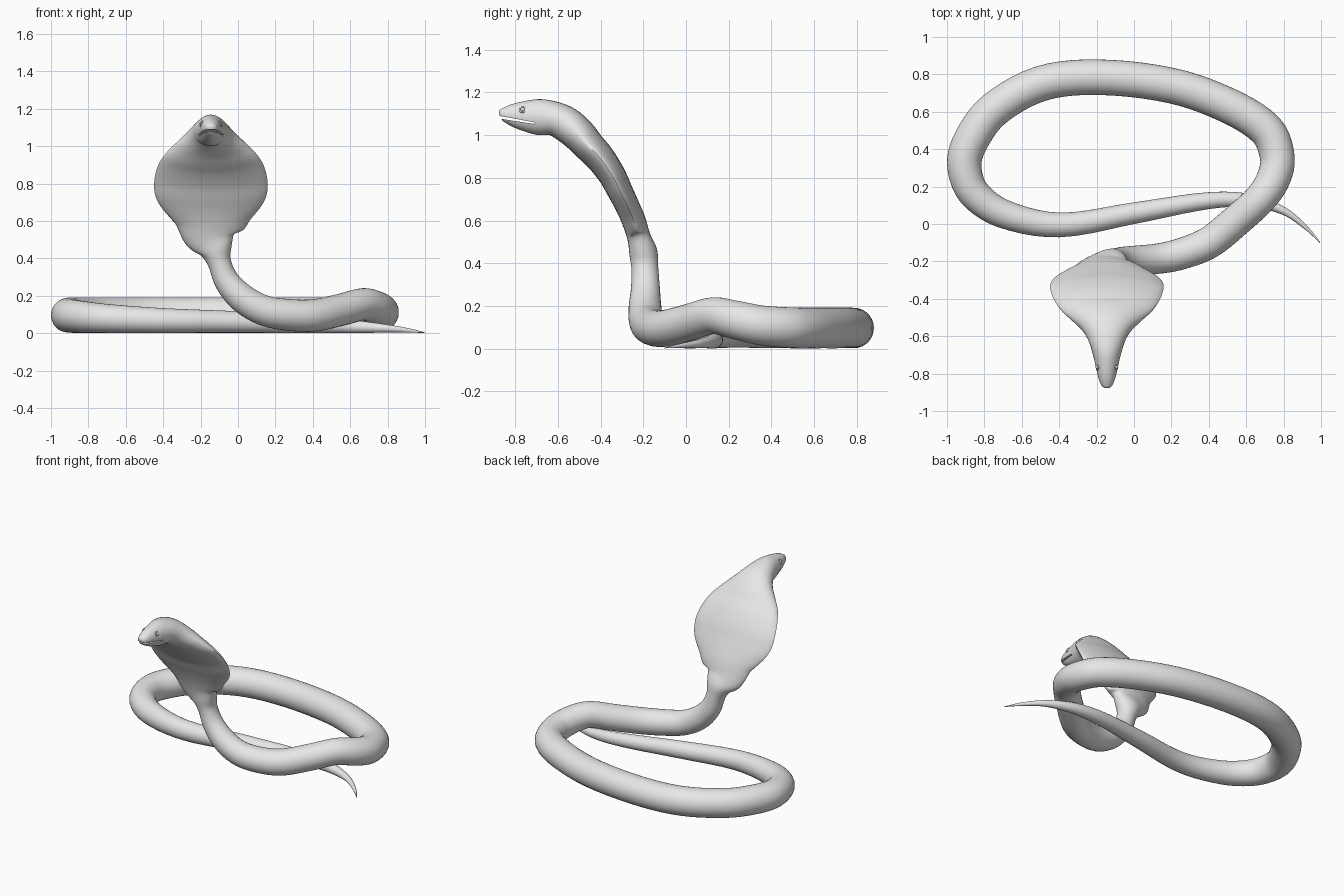
import bpy, bmesh, math
from mathutils import Vector

cube = bpy.data.objects.get("Cube")
if cube:
    bpy.data.objects.remove(cube, do_unlink=True)

HEAD_X = -0.145
RING = 32
STEPS = 5

# Single matte grey
grey = bpy.data.materials.new("plain grey")
grey.use_nodes = True
grey.diffuse_color = (0.8, 0.8, 0.8, 1)
grey.node_tree.nodes["Principled BSDF"].inputs["Base Color"].default_value = (0.8, 0.8, 0.8, 1)

# Head and hood on the centre plane: y, z, half width, half thickness
head_and_hood = [
    (-.874, 1.095, .016, .014), (-.862, 1.097, .03, .028),
    (-.82, 1.095, .046, .05), (-.76, 1.09, .06, .07),
    (-.69, 1.085, .077, .084), (-.62, 1.078, .1, .08),
    (-.56, 1.05, .135, .083), (-.5, 1.0, .2, .08),
    (-.455, .95, .25, .075), (-.4, .89, .285, .07),
    (-.345, .81, .303, .064), (-.31, .74, .298, .06),
    (-.28, .68, .27, .057), (-.245, .6, .205, .056),
    (-.22, .52, .15, .055),
]
# Neck, coil and tail: x, y, z, radius
neck_to_tail = [
    (-.12, -.2, .45, .092), (-.1, -.193, .38, .063), (-.06, -.19, .28, .068),
    (.02, -.192, .19, .077), (.13, -.185, .125, .081), (.25, -.16, .1, .084),
    (.4, -.1, .095, .086), (.55, .02, .125, .086), (.67, .13, .155, .086),
    (.74, .23, .135, .09), (.767, .35, .11, .093), (.71, .5, .098, .095),
    (.5, .635, .097, .095), (.2, .74, .097, .095), (-.2, .785, .097, .095),
    (-.5, .75, .097, .095), (-.75, .61, .097, .095), (-.87, .45, .097, .095),
    (-.908, .32, .096, .092), (-.86, .17, .09, .086), (-.7, .055, .079, .077),
    (-.4, -.005, .068, .066), (0, .058, .06, .057), (.4, .125, .046, .045),
    (.62, .125, .035, .035), (.8, .07, .025, .021), (.92, -.02, .014, .011),
    (.995, -.1, .004, .002),
]


def smooth_stations(stations):
    """Hermite interpolation of stations, spaced by path length."""
    pts = [Vector(s) for s in stations]
    knots = [0.0]
    for a, b in zip(pts, pts[1:]):
        knots.append(knots[-1] + (b - a).length)
    last = len(pts) - 1
    slopes = []
    for i in range(last + 1):
        lo, hi = max(i - 1, 0), min(i + 1, last)
        slopes.append((pts[hi] - pts[lo]) / (knots[hi] - knots[lo]))
    out = []
    for i in range(last):
        span = knots[i + 1] - knots[i]
        for k in range(STEPS):
            u = k / STEPS
            h = u * u * (3 - 2 * u)
            out.append(pts[i] * (1 - h) + pts[i + 1] * h
                       + slopes[i] * (span * u * (1 - u) ** 2)
                       - slopes[i + 1] * (span * u * u * (1 - u)))
    out.append(pts[-1])
    return out


def finish(name, bm):
    bmesh.ops.recalc_face_normals(bm, faces=bm.faces)
    mesh = bpy.data.meshes.new(name)
    bm.to_mesh(mesh)
    bm.free()
    mesh.materials.append(grey)
    obj = bpy.data.objects.new(name, mesh)
    bpy.context.collection.objects.link(obj)
    return obj


def shade(obj, degrees):
    bpy.ops.object.select_all(action="DESELECT")
    obj.select_set(True)
    bpy.context.view_layer.objects.active = obj
    bpy.ops.object.shade_smooth_by_angle(angle=math.radians(degrees))


def sweep(name, stations):
    """Skin oval rings along a path, carrying the sideways axis from the head."""
    path = smooth_stations(stations)
    centres = [Vector(p[:3]) for p in path]
    side = Vector((1, 0, 0))
    bm = bmesh.new()
    rings = []
    for i, centre in enumerate(centres):
        along = centres[min(i + 1, len(path) - 1)] - centres[max(i - 1, 0)]
        along.normalize()
        side = (side - along * side.dot(along)).normalized()
        dorsal = side.cross(along)
        wide, thick = path[i][3], path[i][4]
        # Wide sections thin out toward their edges to form the hood flaps
        flap = 0.6 * max(0.0, 1 - 1.6 * thick / wide)
        ring = []
        for k in range(RING):
            a = math.tau * k / RING
            s = math.sin(a)
            ring.append(bm.verts.new(centre + side * (wide * math.cos(a))
                                     + dorsal * (thick * s * abs(s) ** flap)))
        rings.append(ring)
    for a, b in zip(rings, rings[1:]):
        for k in range(RING):
            j = (k + 1) % RING
            bm.faces.new((a[k], a[j], b[j], b[k]))
    bm.faces.new(rings[0])
    bm.faces.new(rings[-1])
    return finish(name, bm)


# Continuous body from snout to tail tip
stations = [(HEAD_X, y, z, w, t) for y, z, w, t in head_and_hood]
stations += [(x, y, z, r, min(r, .066) if z > .3 else r) for x, y, z, r in neck_to_tail]
body = sweep("snake_body", stations)

# Thin mouth slit cut through the snout
bm = bmesh.new()
slit = [(-.92, 1.098), (-.92, 1.086), (-.8, 1.066), (-.71, 1.053), (-.71, 1.06), (-.8, 1.077)]
face = bm.faces.new([bm.verts.new((HEAD_X - .2, y, z)) for y, z in slit])
grown = bmesh.ops.extrude_face_region(bm, geom=[face])["geom"]
bmesh.ops.translate(bm, vec=(.4, 0, 0),
                    verts=[v for v in grown if isinstance(v, bmesh.types.BMVert)])
cutter = finish("mouth_cutter", bm)
cutter.hide_render = True
cut = body.modifiers.new("mouth", "BOOLEAN")
cut.operation = "DIFFERENCE"
cut.solver = "EXACT"
cut.object = cutter
bpy.context.view_layer.objects.active = body
bpy.ops.object.modifier_apply(modifier=cut.name)
bpy.data.objects.remove(cutter, do_unlink=True)
shade(body, 55)

# Eyes with raised lids
for label, sign in (("left", 1), ("right", -1)):
    spot = (HEAD_X + sign * .051, -.765, 1.12)
    bpy.ops.mesh.primitive_uv_sphere_add(segments=16, ring_count=10, radius=.01, location=spot)
    eye = bpy.context.object
    eye.name = label + "_eye"
    bpy.ops.mesh.primitive_torus_add(major_radius=.014, minor_radius=.004,
                                     major_segments=20, minor_segments=8, location=spot,
                                     rotation=(0, sign * math.radians(68), 0))
    lid = bpy.context.object
    lid.name = label + "_eyelid"
    for part in (eye, lid):
        part.data.materials.append(grey)
        shade(part, 60)
